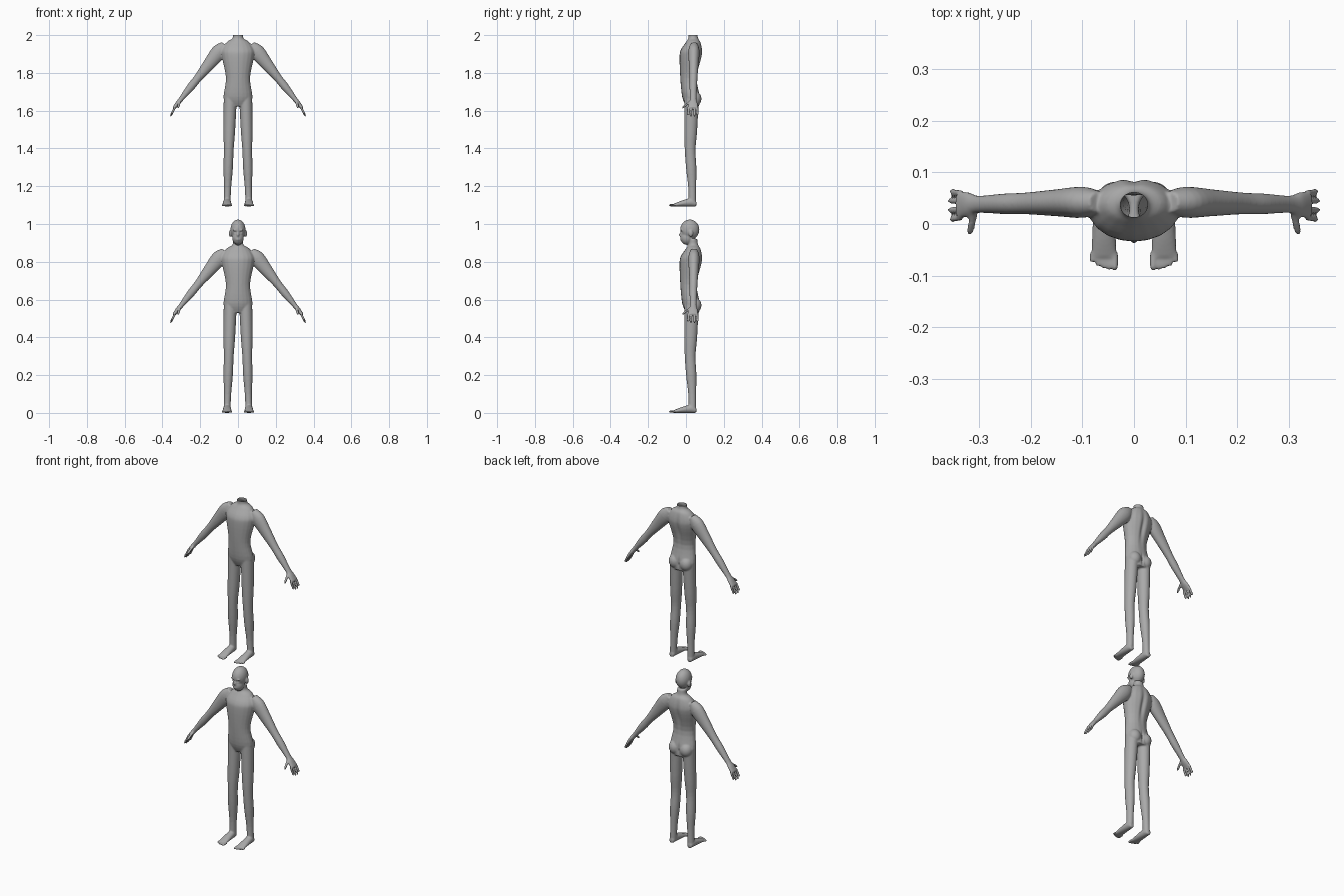
import bpy, bmesh, math
from mathutils import Vector, Matrix

cube = bpy.data.objects.get("Cube")
if cube:
    bpy.data.objects.remove(cube)

skin = bpy.data.materials.new("matte grey")
skin.use_nodes = True
skin.diffuse_color = (.4, .4, .4, 1)
skin.node_tree.nodes["Principled BSDF"].inputs["Base Color"].default_value = skin.diffuse_color

SIDEWAYS, BACKWARD, UPWARD = Vector((1, 0, 0)), Vector((0, 1, 0)), Vector((0, 0, 1))
ARM_SLOPE = 1.25
ACROSS_ARM = Vector((ARM_SLOPE, 0, 1)).normalized()
SIDES = (-1, 1)


def smooth_sections(keys, steps=4):
    """Yield sections on a smooth curve through the given key sections."""
    keys = [Vector(key) for key in keys]
    padded = [keys[0]] + keys + [keys[-1]]
    for before, start, end, after in zip(padded, padded[1:], padded[2:], padded[3:]):
        leaving, arriving = (end - before) / 2, (after - start) / 2
        for step in range(steps):
            t = step / steps
            bend = (leaving * (1 - t) - arriving * t) * (t * (1 - t))
            yield start + (end - start) * (t * t * (3 - 2 * t)) + bend
    yield keys[-1]


def loft(bm, keys, u, v, side=1, segments=20):
    """Closed skin through ellipses: centre x, y, z, then radius along u and along v."""
    loops = []
    for x, y, z, radius_u, radius_v in smooth_sections(keys):
        loop = []
        for i in range(segments):
            angle = math.tau * i / segments
            point = Vector((x, y, z))
            point += u * radius_u * math.cos(angle) + v * radius_v * math.sin(angle)
            point.x *= side
            loop.append(bm.verts.new(point))
        loops.append(loop)
    for lower, upper in zip(loops, loops[1:]):
        for i in range(segments):
            bm.faces.new((lower[i - 1], lower[i], upper[i], upper[i - 1]))
    bm.faces.new(loops[0])
    bm.faces.new(loops[-1])


def blob(bm, centre, radii):
    place = Matrix.Translation(centre) @ Matrix.Diagonal((*radii, 1))
    bmesh.ops.create_uvsphere(bm, u_segments=24, v_segments=16, radius=1, matrix=place)


def digit(bm, base, tip, radius, u, v, side):
    """Finger or toe with a narrowed end."""
    base, tip = Vector(base), Vector(tip)
    keys = [(*base.lerp(tip, along), radius * width, radius * width)
            for along, width in ((0, 1), (.8, 1), (1, .6))]
    loft(bm, keys, u, v, side, segments=10)


def build_torso(bm):
    # Height, half width, front and back
    profile = [
        (.53, .06, 0, .07), (.58, .077, -.02, .074), (.68, .064, -.03, .058),
        (.79, .085, -.034, .084), (.83, .086, -.027, .087), (.87, .06, 0, .078),
        (.89, .03, .012, .065), (.92, .027, .012, .06)]
    loft(bm, [(0, (front + back) / 2, height, width, (back - front) / 2)
              for height, width, front, back in profile], SIDEWAYS, BACKWARD)
    # Buttocks
    for side in SIDES:
        blob(bm, (side * .036, .046, .57), (.036, .036, .04))


def build_head(bm):
    cranium_and_jaw = [((0, .02, .97), (.04, .051, .054)), ((0, .004, .928), (.031, .034, .038))]
    nose_and_lips = [((0, -.028, .943), (.007, .01, .011)), ((0, -.026, .918), (.012, .006, .005))]
    for centre, radii in cranium_and_jaw + nose_and_lips:
        blob(bm, centre, radii)
    # Ears and brows
    for side in SIDES:
        blob(bm, (side * .041, .026, .95), (.008, .012, .018))
        blob(bm, (side * .014, -.024, .968), (.014, .006, .005))


def build_leg(bm, side):
    # Height, depth and radius from hip to heel, splaying outward toward the ground
    profile = [(.58, .03, .035), (.4, .025, .031), (.3, .022, .026),
               (.2, .028, .025), (.1, .033, .019), (.01, .034, .018)]
    loft(bm, [(.058 - .03 * height, depth, height, radius, radius * 1.1)
              for height, depth, radius in profile], SIDEWAYS, BACKWARD, side)
    # Foot with its sole on the ground: position, half width and half height
    foot = [(.055, .013, .013), (.03, .02, .022), (-.02, .023, .016), (-.065, .025, .007)]
    loft(bm, [(.058, depth, thickness, width, thickness)
              for depth, width, thickness in foot], SIDEWAYS, UPWARD, side)
    for toe in range(5):
        x = .037 + .011 * toe
        radius = .005 if toe else .0065
        digit(bm, (x, -.055, .007), (x, -.09 + .001 * toe * toe, .006),
              radius, SIDEWAYS, UPWARD, side)


def build_arm(bm, side):
    def height_at(x):
        return .945 - ARM_SLOPE * x

    # Distance out, thickness and breadth from shoulder to knuckles
    profile = [(.07, .02, .02), (.1, .04, .03), (.15, .033, .026), (.21, .022, .021),
               (.25, .021, .02), (.3, .013, .017), (.32, .012, .024), (.34, .008, .028)]
    loft(bm, [(x, .044 - .02 * x, height_at(x), thickness, breadth)
              for x, thickness, breadth in profile], ACROSS_ARM, BACKWARD, side)
    for finger in range(4):
        from_middle = finger - 1.5
        y = .036 + .016 * from_middle
        drop = .045 - .004 * from_middle ** 2
        digit(bm, (.334, y, .525), (.336 + drop / 2, y + .002 * from_middle, .52 - drop),
              .006, ACROSS_ARM, BACKWARD, side)
    # Thumb points forward and down
    digit(bm, (.308, .024, .556), (.318, -.02, .522), .0075, SIDEWAYS, UPWARD, side)


# Soft hollows: centre, spread, and depth along y
BODY_HOLLOWS = [((0, .08, .76), (.012, .03, .09), -.01), ((0, .075, .57), (.006, .03, .03), -.008)]
EYE_SOCKETS = [((side * .014, -.027, .957), (.007, .02, .005), .006) for side in SIDES]


def press(bm, centre, spread, depth):
    for vert in bm.verts:
        offset = sum(((a - b) / r) ** 2 for a, b, r in zip(vert.co, centre, spread))
        vert.co.y += depth * math.exp(-offset)


def fuse_into_skin(obj):
    """Merge the overlapping parts into one smooth skin."""
    fuse = obj.modifiers.new("fuse", 'REMESH')
    fuse.mode = 'VOXEL'
    fuse.voxel_size = .004
    relax = obj.modifiers.new("relax", 'SMOOTH')
    relax.factor, relax.iterations = .5, 4
    graph = bpy.context.evaluated_depsgraph_get()
    rough = obj.data
    fused = bpy.data.meshes.new_from_object(obj.evaluated_get(graph))
    obj.modifiers.clear()
    obj.data = fused
    bpy.data.meshes.remove(rough)


def build_figure(name, ground, with_head):
    bm = bmesh.new()
    build_torso(bm)
    if with_head:
        build_head(bm)
    for side in SIDES:
        build_leg(bm, side)
        build_arm(bm, side)
    bmesh.ops.recalc_face_normals(bm, faces=bm.faces)
    mesh = bpy.data.meshes.new(name)
    bm.to_mesh(mesh)
    bm.free()
    obj = bpy.data.objects.new(name, mesh)
    bpy.context.collection.objects.link(obj)
    fuse_into_skin(obj)

    bm = bmesh.new()
    bm.from_mesh(obj.data)
    for hollow in BODY_HOLLOWS + (EYE_SOCKETS if with_head else []):
        press(bm, *hollow)
    # Open the neck where there is no head
    if not with_head:
        everything = bm.verts[:] + bm.edges[:] + bm.faces[:]
        bmesh.ops.bisect_plane(bm, geom=everything, plane_co=(0, 0, .907),
                               plane_no=UPWARD, clear_outer=True)
    lowest = min(vert.co.z for vert in bm.verts)
    bmesh.ops.translate(bm, vec=(0, 0, ground - lowest), verts=bm.verts)
    for face in bm.faces:
        face.smooth = True
    bm.to_mesh(obj.data)
    bm.free()
    obj.data.materials.clear()
    obj.data.materials.append(skin)


build_figure("whole_body", ground=0, with_head=True)
build_figure("headless_body", ground=1.093, with_head=False)
